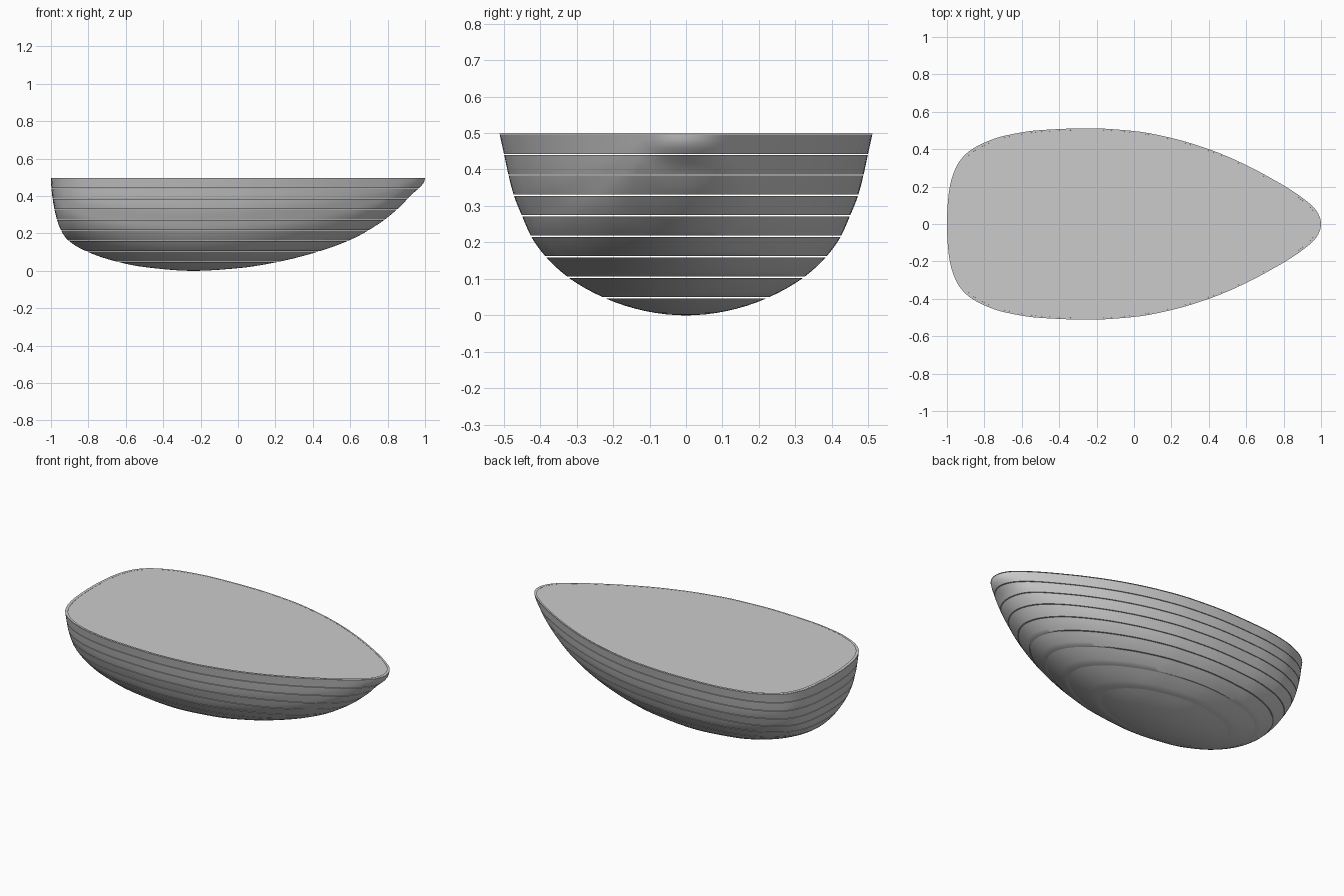
import bpy, bmesh, math

if "Cube" in bpy.data.objects:
    bpy.data.objects.remove(bpy.data.objects["Cube"])

TOP = 0.5      # deck height
KEEL = -0.24   # x of the lowest, widest station


def smooth_curve(points):
    """Monotone cubic through (x, y)."""
    xs, ys = zip(*points)
    n = len(xs)
    d = [(ys[i + 1] - ys[i]) / (xs[i + 1] - xs[i]) for i in range(n - 1)]
    m = [d[0]] + [2 * a * b / (a + b) if a * b > 0 else 0 for a, b in zip(d, d[1:])] + [d[-1]]

    def f(x):
        x = min(max(x, xs[0]), xs[-1])
        i = 0
        while i < n - 2 and x > xs[i + 1]:
            i += 1
        h = xs[i + 1] - xs[i]
        t = (x - xs[i]) / h
        return (ys[i] * (1 + 2 * t) * (1 - t) ** 2 + h * m[i] * t * (1 - t) ** 2
                + ys[i + 1] * t * t * (3 - 2 * t) + h * m[i + 1] * t * t * (t - 1))
    return f


def squared(points):
    """Interpolate squared values so that rounded ends stay round."""
    f = smooth_curve([(x, y * y) for x, y in points])
    return lambda x: math.sqrt(max(f(x), 0))


# half width of the deck outline along x
width = squared([(-1, 0), (-.985, .2), (-.96, .285), (-.93, .34), (-.88, .39), (-.8, .435),
                 (-.7, .47), (-.5, .502), (-.24, .512), (0, .497), (.2, .46), (.4, .4),
                 (.6, .315), (.75, .235), (.9, .14), (.96, .09), (1, 0)])
# keel depth below the deck along x
depth = squared([(-1, 0), (-.993, .1), (-.975, .2), (-.95, .275), (-.91, .335), (-.8, .4),
                 (-.67, .445), (-.5, .48), (KEEL, .5), (0, .486), (.2, .455), (.42, .4),
                 (.61, .33), (.75, .25), (.86, .163), (.93, .09), (1, 0)])
# cross-section: width fraction against depth fraction
section = squared([(0, 1), (.116, .975), (.23, .951), (.34, .923), (.456, .878), (.57, .828),
                   (.68, .75), (.79, .633), (.904, .438), (1, 0)])


def hull_end(z, outer):
    inner = KEEL
    for _ in range(40):
        mid = (inner + outer) / 2
        if depth(mid) > TOP - z:
            inner = mid
        else:
            outer = mid
    return inner


def waterline(z, n=72):
    """Closed outline of the hull at height z."""
    a, b = hull_end(z, -1), hull_end(z, 1)
    half = []
    for i in range(n + 1):
        x = (a + b) / 2 - (b - a) / 2 * math.cos(math.pi * i / n)
        y = 0
        if 0 < i < n:
            y = width(x) * section((TOP - z) / max(depth(x), 1e-6))
        half.append((x, y, z))
    return half + [(x, -y, z) for x, y, z in half[-2:0:-1]]


def make_loft(name, loops, closed_ring=False):
    bm = bmesh.new()
    rows = [[bm.verts.new(p) for p in loop] for loop in loops]
    pairs = list(zip(rows, rows[1:]))
    if closed_ring:
        pairs.append((rows[-1], rows[0]))
    else:
        bm.faces.new(rows[0][::-1])
        bm.faces.new(rows[-1])
    for lo, hi in pairs:
        for i in range(len(lo)):
            j = (i + 1) % len(lo)
            bm.faces.new((lo[i], lo[j], hi[j], hi[i]))
    bmesh.ops.recalc_face_normals(bm, faces=bm.faces)
    mesh = bpy.data.meshes.new(name)
    bm.to_mesh(mesh)
    bm.free()
    obj = bpy.data.objects.new(name, mesh)
    bpy.context.collection.objects.link(obj)
    bpy.ops.object.select_all(action='DESELECT')
    obj.select_set(True)
    bpy.context.view_layer.objects.active = obj
    bpy.ops.object.shade_smooth_by_angle(angle=math.radians(35))


# nine hull layers separated by narrow gaps
GAP = 0.0035
bottom = 0.0
for k in range(9):
    cut = 0.048 + 0.0562 * k
    top = cut - GAP / 2
    if k == 0:
        levels = [0.0001] + [top * (i / 8) ** 2 for i in range(1, 9)]
    else:
        levels = [bottom + (top - bottom) * i / 4 for i in range(5)]
    make_loft(f"hull_layer_{k + 1}", [waterline(z) for z in levels])
    bottom = cut + GAP / 2

# thin rim around the deck
rim_low, rim_top = waterline(bottom), waterline(TOP)
inset = lambda loop: [(x * .983, y * .983, z) for x, y, z in loop]
make_loft("deck_rim", [rim_low, rim_top, inset(rim_top), inset(rim_low)], closed_ring=True)
